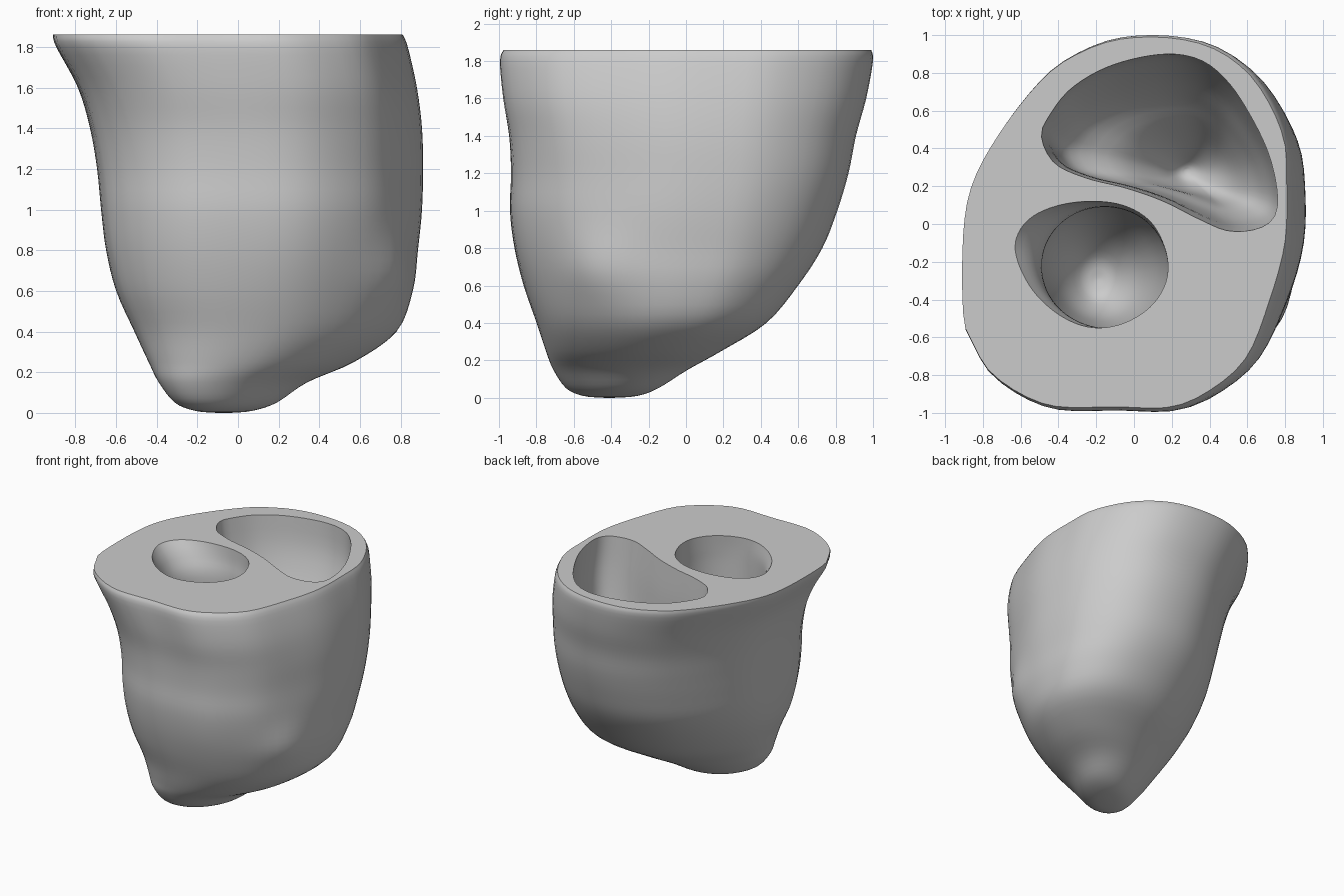
import bpy
import bmesh
import math
from mathutils import Vector

SIDES = 72      # points round each cross-section
STEPS = 4       # rings between two levels


def spline(points, steps, closed):
    """Smooth curve through tuples of any length."""
    count = len(points)
    result = []
    for i in range(count if closed else count - 1):
        if closed:
            a, b, c, d = (points[(i + k) % count] for k in (-1, 0, 1, 2))
        else:
            a, b, c, d = (points[min(max(i + k, 0), count - 1)] for k in (-1, 0, 1, 2))
        for s in range(steps):
            t = s / steps
            result.append(tuple(
                q + t / 2 * (r - p + t * (2 * p - 5 * q + 4 * r - w + t * (3 * (q - r) + w - p)))
                for p, q, r, w in zip(a, b, c, d)))
    if not closed:
        result.append(points[-1])
    return result


def unit_outline(points):
    """Resample a closed outline evenly and fit it to the square from -1 to 1."""
    dense = spline(points, 40, True)
    lengths = [0.0]
    for p, q in zip(dense, dense[1:] + dense[:1]):
        lengths.append(lengths[-1] + math.dist(p, q))
    even = [dense[next(j for j, run in enumerate(lengths) if run >= lengths[-1] * k / SIDES)]
            for k in range(SIDES)]
    low = [min(p[axis] for p in even) for axis in (0, 1)]
    high = [max(p[axis] for p in even) for axis in (0, 1)]
    return [tuple(2 * (p[a] - low[a]) / (high[a] - low[a]) - 1 for a in (0, 1)) for p in even]


def swell(point):
    """Rounded shoulder low on the front left of the wall."""
    away = (point - Vector((0.72, -0.43, 0.7))).length
    push = 0.05 * math.exp(-(away / 0.2) ** 2)
    return point + Vector((0.7, -0.7, 0)) * push


def loft(bm, outline, levels, skew=0, shape=None):
    """Skin rings from the rim down to a closed end; return the rim edges."""
    shape_at = unit_outline(outline)
    rings = []
    for z, x0, x1, y0, y1, roundness in spline(levels, STEPS, False):
        ring = []
        for u, v in shape_at:
            # rounder rings tend to an oval stretched along the diagonal
            angle = math.atan2(v, u)
            lean = skew * roundness
            u += (math.cos(angle - lean) - u) * roundness
            v += (math.sin(angle + lean) - v) * roundness
            point = Vector(((x0 + x1 + u * (x1 - x0)) / 2,
                            (y0 + y1 + v * (y1 - y0)) / 2, max(z, 0)))
            ring.append(bm.verts.new(shape(point) if shape else point))
        rings.append(ring)
    for upper, lower in zip(rings, rings[1:]):
        for i in range(SIDES):
            j = (i + 1) % SIDES
            bm.faces.new((upper[i], upper[j], lower[j], lower[i]))
    bm.faces.new(rings[-1])
    return [bm.edges.get((rings[0][i - 1], rings[0][i])) for i in range(SIDES)]


# Rim outlines, counter-clockwise
wall_rim = [(-.91, -.05), (-.91, -.48), (-.86, -.63), (-.74, -.81), (-.46, -.96), (-.1, -.97),
            (.2, -.97), (.42, -.87), (.6, -.7), (.72, -.4), (.8, -.1), (.81, .2), (.79, .47),
            (.65, .75), (.45, .92), (.2, .99), (-.1, .98), (-.35, .88), (-.52, .74),
            (-.72, .48), (-.86, .22)]
round_rim = [(-.63, -.12), (-.55, .03), (-.35, .11), (-.1, .11), (.08, .02), (.17, -.15),
             (.17, -.31), (.08, -.45), (-.08, -.54), (-.25, -.55), (-.42, -.47), (-.56, -.32)]
crescent_rim = [(-.49, .46), (-.45, .57), (-.33, .72), (-.12, .84), (.15, .9), (.35, .87),
                (.5, .75), (.63, .55), (.72, .35), (.76, .15), (.74, .03), (.65, -.03),
                (.5, -.04), (.35, .02), (.15, .12), (-.05, .19), (-.25, .24), (-.42, .32)]

# Levels: height, x range, y range, roundness
wall_levels = [(1.86, -.91, .81, -.975, .99, 0), (1.8, -.895, .835, -.995, 1, .02),
               (1.6, -.79, .88, -.98, .965, .15), (1.4, -.73, .905, -.95, .91, .3),
               (1.2, -.695, .91, -.94, .87, .4), (1, -.675, .905, -.945, .81, .45),
               (.8, -.65, .885, -.92, .73, .5), (.6, -.6, .86, -.87, .6, .6),
               (.4, -.51, .78, -.8, .43, .7), (.25, -.44, .57, -.75, .19, .8),
               (.15, -.39, .34, -.71, .01, .9), (.05, -.31, .19, -.64, -.15, 1),
               (.01, -.21, .07, -.55, -.26, 1), (0, -.1, -.04, -.44, -.38, 1)]
round_levels = [(1.86, -.63, .18, -.55, .12, 0), (1.75, -.54, .18, -.55, .11, .4),
                (1.6, -.49, .18, -.55, .09, .9), (1.3, -.5, .17, -.55, .1, 1),
                (.9, -.47, .12, -.53, .06, 1), (.6, -.4, .03, -.49, -.04, 1),
                (.42, -.29, -.09, -.4, -.17, 1), (.38, -.2, -.18, -.3, -.28, 1)]
crescent_levels = [(1.86, -.49, .76, -.04, .9, 0), (1.6, -.46, .77, -.02, .88, 0),
                   (1.3, -.42, .74, .01, .78, 0), (1.1, -.34, .68, .05, .67, 0),
                   (.95, -.08, .61, .09, .55, .1), (.75, .12, .5, .14, .42, .4),
                   (.62, .22, .36, .22, .33, .8), (.59, .27, .29, .27, .29, 1)]

# Outer wall, two chambers and the flat cut face joining them
bm = bmesh.new()
rim_edges = loft(bm, wall_rim, wall_levels, 0.2, swell)
rim_edges += loft(bm, round_rim, round_levels)
rim_edges += loft(bm, crescent_rim, crescent_levels)
bmesh.ops.triangle_fill(bm, use_beauty=True, edges=rim_edges, normal=(0, 0, 1))
bmesh.ops.recalc_face_normals(bm, faces=bm.faces)

mesh = bpy.data.meshes.new("ventricle_body")
bm.to_mesh(mesh)
bm.free()

old = bpy.data.objects.get("Cube")
if old:
    bpy.data.objects.remove(old, do_unlink=True)
body = bpy.data.objects.new("ventricle_body", mesh)
bpy.context.collection.objects.link(body)

# Plain grey material
grey = bpy.data.materials.new("plain_grey")
grey.use_nodes = True
colour = (0.6, 0.6, 0.6, 1)
grey.diffuse_color = colour
grey.node_tree.nodes["Principled BSDF"].inputs["Base Color"].default_value = colour
mesh.materials.append(grey)

# Smooth walls with crisp rims
bpy.ops.object.select_all(action='DESELECT')
body.select_set(True)
bpy.context.view_layer.objects.active = body
bpy.ops.object.shade_smooth_by_angle(angle=math.radians(40))
